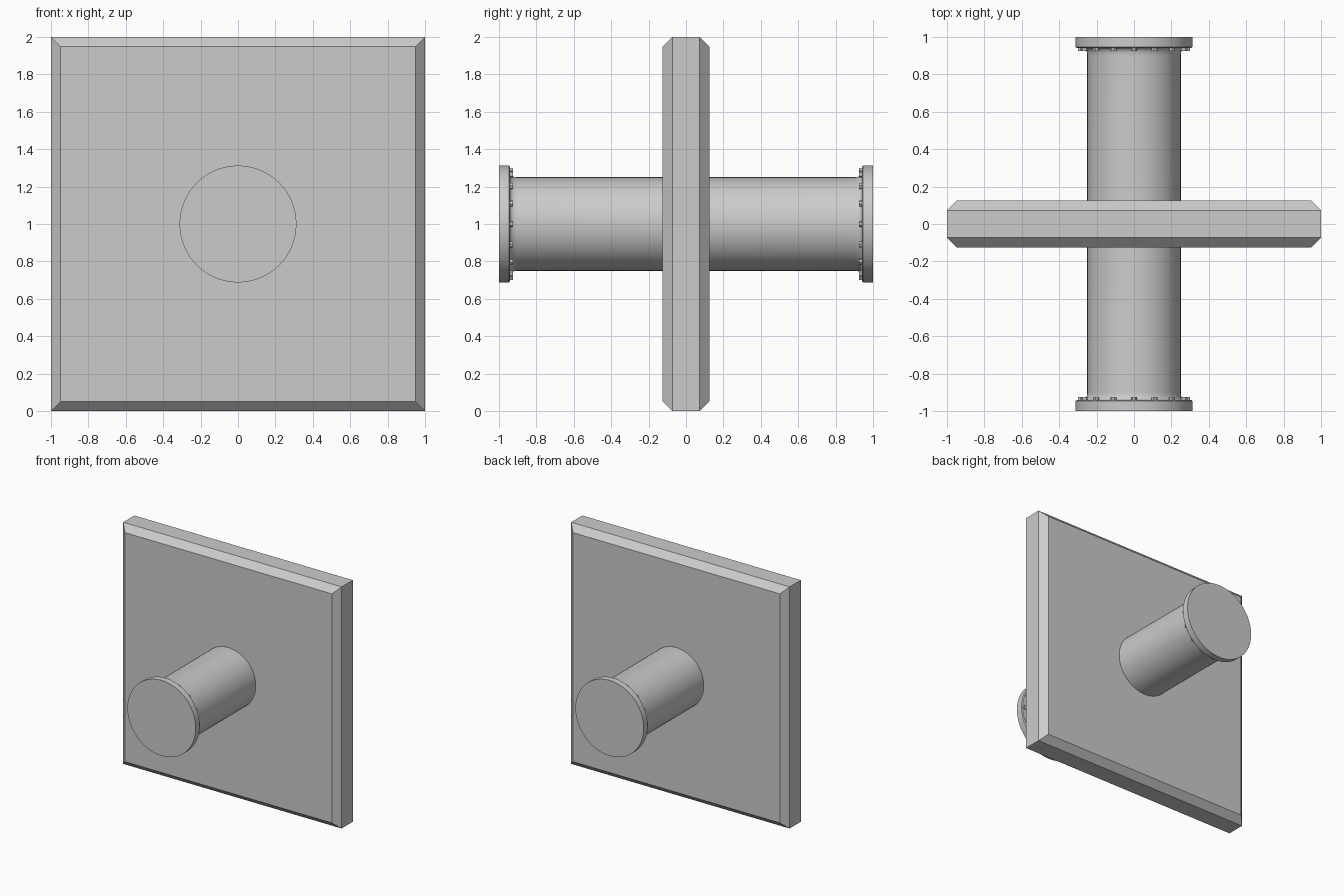
import bpy
import bmesh
import math
from mathutils import Matrix, Vector

cube = bpy.data.objects.get("Cube")
if cube:
    bpy.data.objects.remove(cube, do_unlink=True)

grey = bpy.data.materials.new("plain grey")
grey.use_nodes = True
COLOUR = (0.6, 0.6, 0.6, 1)
grey.diffuse_color = COLOUR
grey.node_tree.nodes["Principled BSDF"].inputs["Base Color"].default_value = COLOUR

CENTRE = Vector((0, 0, 1))


def finish(bm, name, smooth=False):
    bmesh.ops.recalc_face_normals(bm, faces=bm.faces)
    mesh = bpy.data.meshes.new(name)
    bm.to_mesh(mesh)
    bm.free()
    mesh.materials.append(grey)
    ob = bpy.data.objects.new(name, mesh)
    ob.location = CENTRE
    bpy.context.collection.objects.link(ob)
    if smooth:
        bpy.ops.object.select_all(action="DESELECT")
        ob.select_set(True)
        bpy.context.view_layer.objects.active = ob
        bpy.ops.object.shade_smooth_by_angle(angle=math.radians(35))
    return ob


# Square wall panel with chamfered front and back borders
bm = bmesh.new()
bmesh.ops.create_cube(bm, size=2, matrix=Matrix.Diagonal((1, 0.125, 1, 1)))
borders = [e for e in bm.edges if abs(e.verts[0].co.y - e.verts[1].co.y) < 0.01]
bmesh.ops.bevel(bm, geom=borders, offset=0.052, segments=1, affect="EDGES")
finish(bm, "wall_panel")


def lathe(name, profile, steps=64):
    """Revolve (radius, y) points about the y axis."""
    bm = bmesh.new()
    verts = [bm.verts.new((r, y, 0)) for r, y in profile]
    edges = [bm.edges.new(pair) for pair in zip(verts, verts[1:])]
    bmesh.ops.spin(bm, geom=verts + edges, cent=(0, 0, 0), axis=(0, 1, 0),
                   angle=math.tau, steps=steps, use_duplicate=False)
    bmesh.ops.remove_doubles(bm, verts=bm.verts, dist=0.0001)
    return finish(bm, name, smooth=True)


for side, label in ((-1, "front"), (1, "back")):
    # Pipe with a small flare where it meets the flange
    flare = [(0.27 - 0.02 * math.cos(a), 0.90 + 0.04 * math.sin(a))
             for a in (i * math.pi / 12 for i in range(7))]
    pipe = [(0.25, 0.12)] + flare
    lathe(label + "_pipe", [(r, side * y) for r, y in pipe])

    # Closed end flange
    flange = [(0, 0.94), (0.306, 0.94), (0.3125, 0.947), (0.3125, 1), (0, 1)]
    lathe(label + "_flange", [(r, side * y) for r, y in flange])

    # Ring of hexagonal bolts on the inner face of the flange
    bm = bmesh.new()
    lay_down = Matrix.Rotation(math.pi / 2, 4, "X")
    for i in range(16):
        place = (Matrix.Rotation(math.tau * i / 16, 4, "Y")
                 @ Matrix.Translation((0.286, side * 0.934, 0)) @ lay_down)
        bmesh.ops.create_cone(bm, cap_ends=True, segments=6, radius1=0.017,
                              radius2=0.017, depth=0.018, matrix=place)
    finish(bm, label + "_bolts")
